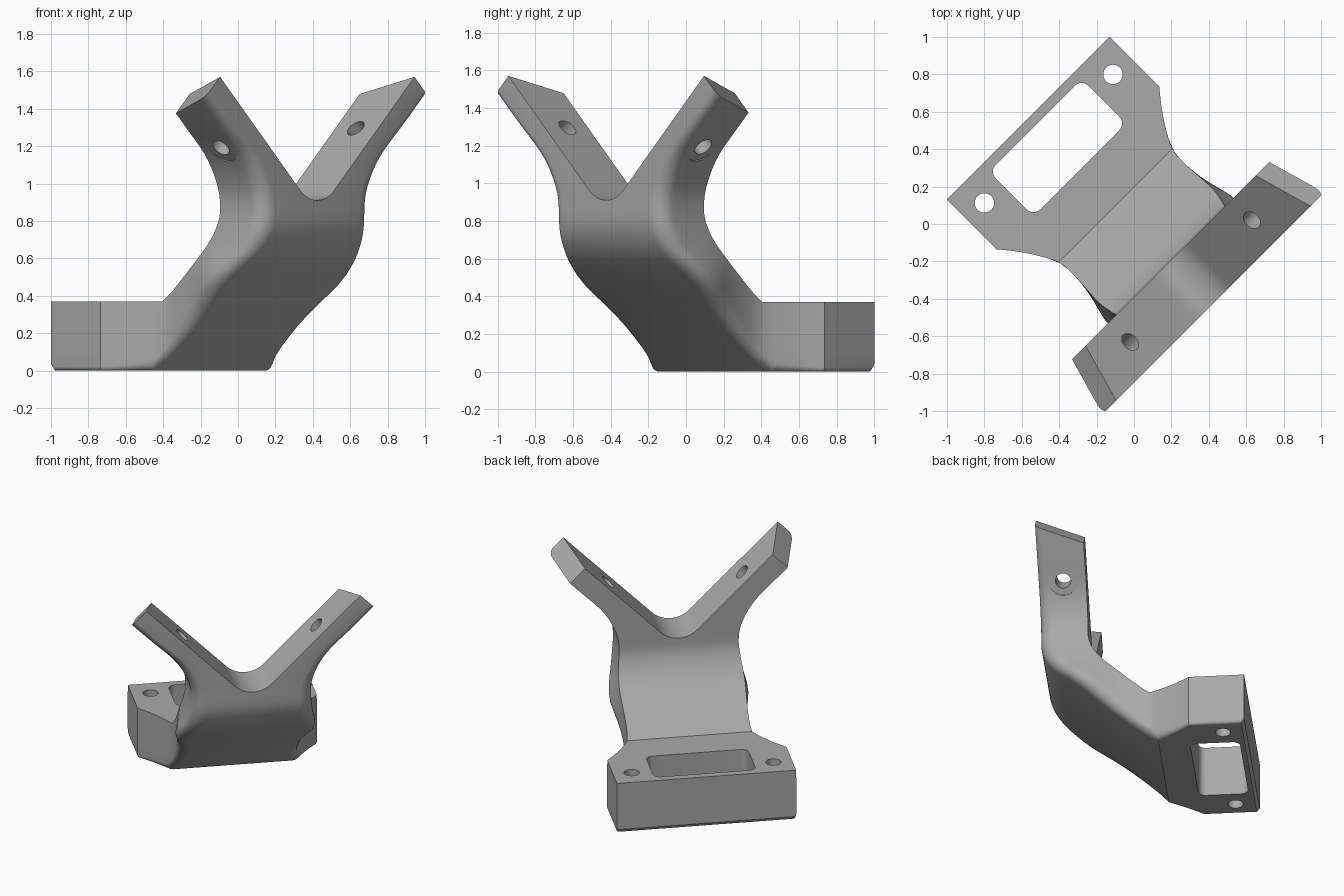
import bpy, bmesh, math
from mathutils import Matrix, Vector

old = bpy.data.objects.get("Cube")
if old:
    bpy.data.objects.remove(old, do_unlink=True)

grey = bpy.data.materials.new("mid_grey")
grey.use_nodes = True
grey.diffuse_color = (0.4, 0.4, 0.4, 1)
grey.node_tree.nodes["Principled BSDF"].inputs["Base Color"].default_value = (0.4, 0.4, 0.4, 1)

# The part is built along local axes: u = width, v = forward, z = up
TURN = Matrix.Rotation(math.radians(225), 4, "Z")


def curve_value(pts, x):
    """Smooth curve through (x, value) points."""
    if x <= pts[0][0]:
        return pts[0][1]
    if x >= pts[-1][0]:
        return pts[-1][1]

    def slope(k):
        a, b = pts[max(k - 1, 0)], pts[min(k + 1, len(pts) - 1)]
        return (b[1] - a[1]) / (b[0] - a[0])
    i = max(k for k in range(len(pts) - 1) if pts[k][0] <= x)
    (x0, y0), (x1, y1) = pts[i], pts[i + 1]
    d = x1 - x0
    t = (x - x0) / d
    return ((1 + 2 * t) * (1 - t) ** 2 * y0 + t * (1 - t) ** 2 * d * slope(i)
            + t * t * (3 - 2 * t) * y1 + t * t * (t - 1) * d * slope(i + 1))


PLAN = [(-0.424, 0.615), (-0.33, 0.54), (-0.23, 0.475), (-0.14, 0.43),
        (-0.05, 0.42), (0.1, 0.435), (0.26, 0.48), (0.4, 0.52), (0.6, 0.6)]
FRONT = [(0.3, 0.9), (0.4, 0.65), (0.5, 0.51), (0.62, 0.45), (0.75, 0.42), (0.85, 0.41),
         (0.95, 0.42), (1.07, 0.47), (1.17, 0.54), (1.3, 0.67), (1.8, 1.17)]


def half_width(v, z):
    a = curve_value(PLAN, v) + max(0, z - 0.75) * 4
    b = curve_value(FRONT, z)
    return min(a, b) - math.log(1 + math.exp(-40 * abs(a - b))) / 40


def line(a, b, n):
    a, b = Vector(a), Vector(b)
    return [a.lerp(b, i / n) for i in range(n)]


def bend(a, c, b, n):
    a, c, b = Vector(a), Vector(c), Vector(b)
    return [a.lerp(c, i / n).lerp(c.lerp(b, i / n), i / n) for i in range(n)]


# Inner and outer side profiles, paired station by station
inner = (line((-0.80, 0.37), (-0.78, 0.37), 1) + line((-0.78, 0.37), (-0.424, 0.37), 1)
         + line((-0.424, 0.37), (-0.14, 0.37), 10) + line((-0.14, 0.37), (0.12, 0.595), 10)
         + bend((0.12, 0.595), (0.276, 0.73), (0.276, 0.87), 10)
         + line((0.276, 0.87), (0.276, 1.8), 26) + [Vector((0.276, 1.8))])
outer = (line((-0.80, 0.025), (-0.78, 0), 1) + line((-0.78, 0), (-0.424, 0), 1)
         + line((-0.424, 0), (-0.2, 0), 10) + line((-0.2, 0), (0.46, 0.566), 10)
         + bend((0.46, 0.566), (0.6, 0.686), (0.6, 0.84), 10)
         + line((0.6, 0.84), (0.6, 1.8), 26) + [Vector((0.6, 1.8))])


def section(p, q, r):
    """Ring between inner point p and outer point q, rounded at the outer corners."""
    length = (q - p).length
    flat = 1 - r / length
    side = [(flat * k / 5, 0) for k in range(5)]
    for k in range(8):
        a = math.pi / 2 * k / 7
        side.append((flat + r / length * math.sin(a), r * (1 - math.cos(a))))
    ring = []
    for t, inset in side:
        m = p.lerp(q, t)
        ring.append(Vector((half_width(m.x, m.y) - inset, m.x, m.y)))
    return ring + [Vector((-c.x, c.y, c.z)) for c in reversed(ring)]


# Lofted bracket body
bm = bmesh.new()
rings = []
for i, (p, q) in enumerate(zip(inner, outer)):
    r = curve_value([(2, 0.02), (12, 0.05), (20, 0.1), (34, 0.09), (46, 0.06)], i)
    rings.append([bm.verts.new(c) for c in section(p, q, r)])
count = len(rings[0])
for a, b in zip(rings, rings[1:]):
    for k in range(count):
        n = (k + 1) % count
        bm.faces.new((a[k], a[n], b[n], b[k]))
bm.faces.new(rings[0])
bm.faces.new(rings[-1])

# Slanted arm ends
for s in (1, -1):
    cut = bmesh.ops.bisect_plane(bm, geom=bm.verts[:] + bm.edges[:] + bm.faces[:],
                                 plane_co=(s * 0.735, 0.6, 1.57),
                                 plane_no=(s * 0.324, -0.184, 0.324), clear_outer=True)
    rim = [e for e in cut["geom_cut"] if isinstance(e, bmesh.types.BMEdge)]
    bmesh.ops.edgenet_fill(bm, edges=rim)
bmesh.ops.recalc_face_normals(bm, faces=bm.faces)


def finish(bm, name):
    bm.transform(TURN)
    me = bpy.data.meshes.new(name)
    bm.to_mesh(me)
    bm.free()
    me.materials.append(grey)
    ob = bpy.data.objects.new(name, me)
    bpy.context.collection.objects.link(ob)
    return ob


bracket = finish(bm, "bracket")
cutters = []


def prism(name, points, direction):
    bm = bmesh.new()
    face = bm.faces.new([bm.verts.new(c) for c in points])
    out = bmesh.ops.extrude_face_region(bm, geom=[face])["geom"]
    bmesh.ops.translate(bm, vec=direction, verts=[e for e in out if isinstance(e, bmesh.types.BMVert)])
    bmesh.ops.recalc_face_normals(bm, faces=bm.faces)
    cutters.append(finish(bm, name))


def drill(name, start, axis, radius, depth):
    axis = Vector(axis).normalized()
    rot = axis.to_track_quat("Z", "Y")
    pts = [Vector(start) + rot @ Vector((radius * math.cos(k * math.tau / 32),
                                         radius * math.sin(k * math.tau / 32), 0)) for k in range(32)]
    prism(name, pts, axis * depth)


# Rounded V notch between the arms
notch = [(-1.2, 0, 2.035)]
for k in range(17):
    a = math.radians(-135 + 90 * k / 16)
    notch.append((0.18 * math.cos(a), 0, 1.09 + 0.18 * math.sin(a)))
prism("notch_cutter", notch + [(1.2, 0, 2.035)], (0, 1, 0))

# Rounded slot in the base
slot = []
for k, (su, sv) in enumerate(((1, 1), (-1, 1), (-1, -1), (1, -1))):
    for j in range(7):
        a = math.radians(90 * k + 15 * j)
        slot.append((su * 0.30 + 0.05 * math.cos(a), -0.578 + sv * 0.118 + 0.05 * math.sin(a), -0.1))
prism("slot_cutter", slot, (0, 0, 0.6))

# Bolt holes and the flat seats under the arms
for s in (1, -1):
    drill("base_hole_cutter", (s * 0.486, -0.645, -0.1), (0, 0, 1), 0.052, 0.6)
    down = Vector((s, 0, -1)).normalized()
    top = Vector((s * 0.46, 0.431, 1.295))
    drill("arm_hole_cutter", top - down * 0.1, down, 0.052, 0.5)
    drill("seat_cutter", top + down * 0.146, down, 0.1, 0.25)

for c in cutters:
    c.hide_render = True
    mod = bracket.modifiers.new(c.name, "BOOLEAN")
    mod.operation = "DIFFERENCE"
    mod.solver = "EXACT"
    mod.object = c

# Bake the cuts, then drop the cutters
bpy.context.view_layer.update()
baked = bpy.data.meshes.new_from_object(bracket.evaluated_get(bpy.context.evaluated_depsgraph_get()))
bracket.modifiers.clear()
bracket.data = baked
baked.materials.clear()
baked.materials.append(grey)
for c in cutters:
    bpy.data.objects.remove(c, do_unlink=True)

bpy.ops.object.select_all(action="DESELECT")
bracket.select_set(True)
bpy.context.view_layer.objects.active = bracket
bpy.ops.object.shade_smooth_by_angle(angle=math.radians(30))
